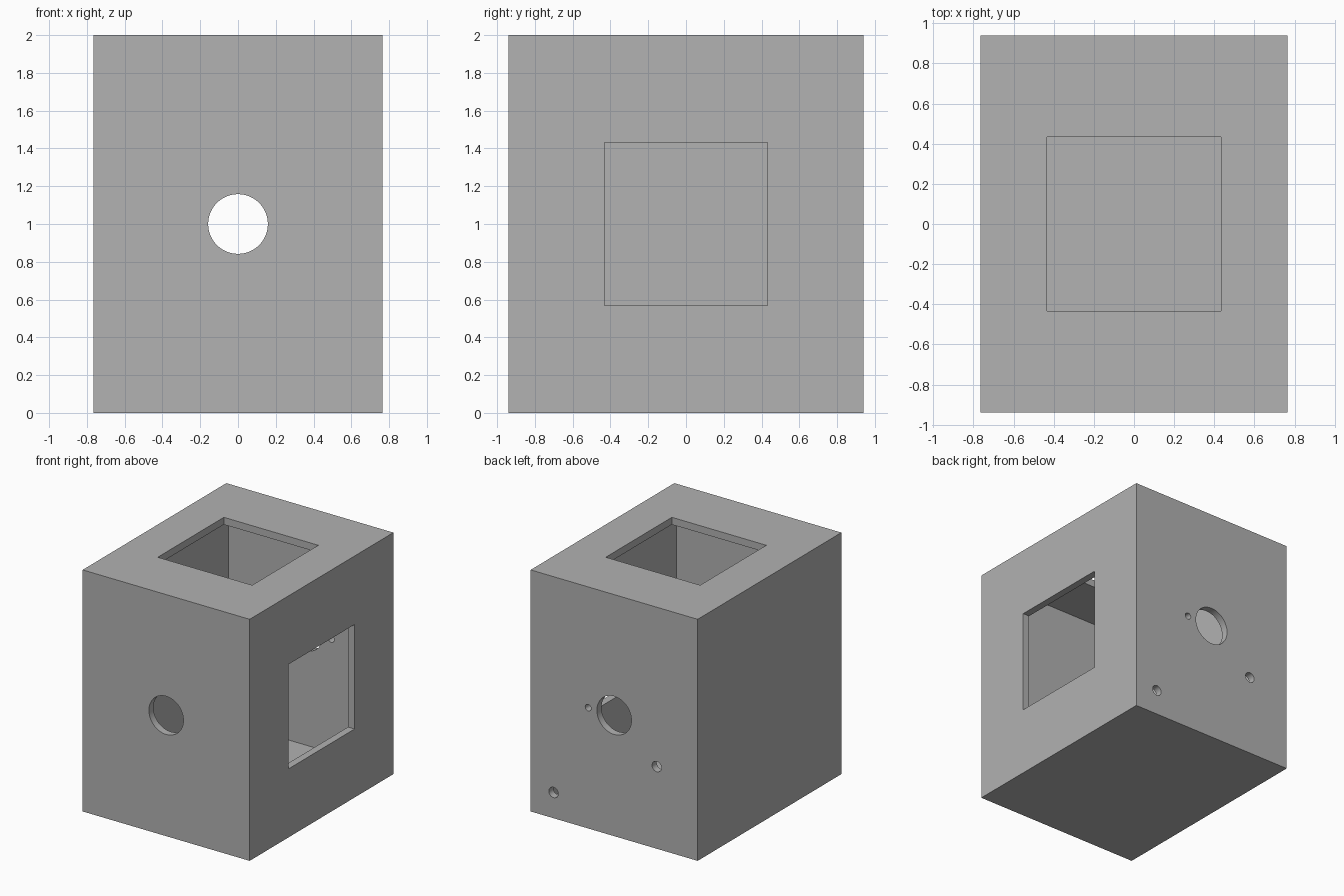
import bpy
import math

# Remove the default cube only
start_cube = bpy.data.objects.get("Cube")
if start_cube:
    bpy.data.objects.remove(start_cube, do_unlink=True)

WIDTH, DEPTH, HEIGHT = 1.53, 1.88, 2.0
WALL = 0.06
WINDOW = 0.865
MID = HEIGHT / 2

grey = bpy.data.materials.new("matte grey")
grey.use_nodes = True
colour = (0.445, 0.445, 0.445, 1)
grey.diffuse_color = colour
grey.node_tree.nodes["Principled BSDF"].inputs["Base Color"].default_value = colour


def box(name, centre, size):
    bpy.ops.mesh.primitive_cube_add(size=1, location=centre)
    obj = bpy.context.object
    obj.name = name
    obj.scale = size
    bpy.ops.object.transform_apply(location=True, rotation=False, scale=True)
    obj.data.materials.append(grey)
    return obj


def rod(name, x, y, z, radius, length, sides):
    bpy.ops.mesh.primitive_cylinder_add(
        vertices=sides, radius=radius, depth=length,
        location=(x, y, z), rotation=(math.pi / 2, 0, 0))
    obj = bpy.context.object
    obj.name = name
    obj.data.materials.append(grey)
    return obj


def cut(target, cutter):
    cutter.hide_render = True
    mod = target.modifiers.new(cutter.name, "BOOLEAN")
    mod.operation = "DIFFERENCE"
    mod.solver = "EXACT"
    mod.object = cutter
    bpy.ops.object.select_all(action="DESELECT")
    target.select_set(True)
    bpy.context.view_layer.objects.active = target
    bpy.ops.object.modifier_apply(modifier=mod.name)
    bpy.data.objects.remove(cutter, do_unlink=True)


# Hollow housing
housing = box("housing", (0, 0, MID), (WIDTH, DEPTH, HEIGHT))
cut(housing, box("cavity", (0, 0, MID),
                 (WIDTH - 2 * WALL, DEPTH - 2 * WALL, HEIGHT - 2 * WALL)))

# Square windows in the top and the left side
cut(housing, box("top_window", (0, 0, HEIGHT), (WINDOW, WINDOW, 0.4)))
cut(housing, box("side_window", (WIDTH / 2, 0, MID), (0.4, WINDOW, WINDOW)))

# Round opening straight through front and back
cut(housing, rod("round_opening", 0, 0, MID, 0.158, DEPTH + 0.4, 64))

# Small pin and screw holes in the back wall
for name, x, z, radius in (("pin_hole", 0.238, MID, 0.027),
                           ("upper_screw_hole", -0.39, 0.68, 0.043),
                           ("lower_screw_hole", 0.555, 0.213, 0.043)):
    cut(housing, rod(name, x, DEPTH / 2, z, radius, 0.4, 32))

bpy.ops.object.shade_smooth_by_angle(angle=math.radians(30))
